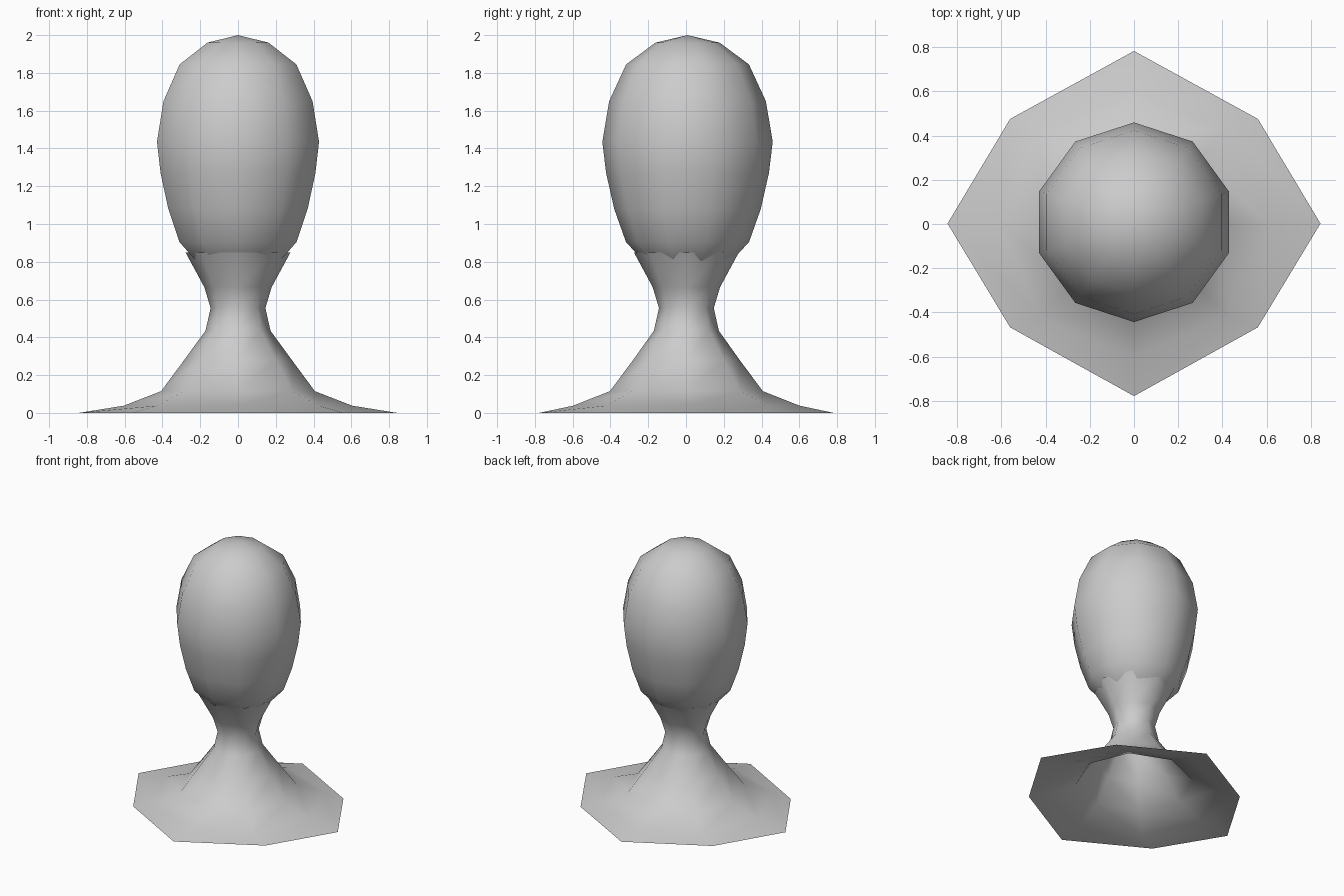
import bpy, bmesh
from math import sin, cos, tau

if "Cube" in bpy.data.objects:
    bpy.data.objects.remove(bpy.data.objects["Cube"])


def lathe(name, rings, sides, start, y_off=0.0, top=None, bottom=None):
    """Skin rings of (z, rx, ry); optional poles close the ends."""
    bm = bmesh.new()
    loops = []
    for z, rx, ry in rings:
        loops.append([bm.verts.new((rx * cos(start + tau * i / sides),
                                    ry * sin(start + tau * i / sides) + y_off, z))
                      for i in range(sides)])
    for a, b in zip(loops, loops[1:]):
        for i in range(sides):
            j = (i + 1) % sides
            bm.faces.new((a[i], a[j], b[j], b[i]))
    for pole, loop in ((bottom, loops[0]), (top, loops[-1])):
        if pole is not None:
            tip = bm.verts.new((0, y_off, pole))
            for i in range(sides):
                bm.faces.new((loop[i], loop[(i + 1) % sides], tip))
    bmesh.ops.recalc_face_normals(bm, faces=bm.faces[:])
    mesh = bpy.data.meshes.new(name)
    bm.to_mesh(mesh)
    bm.free()
    mesh.shade_smooth()
    obj = bpy.data.objects.new(name, mesh)
    bpy.context.collection.objects.link(obj)
    return obj


# Egg-shaped ten-sided head
head_profile = [(0.74, 0.175), (0.905, 0.326), (1.08, 0.388), (1.27, 0.431),
                (1.435, 0.451), (1.65, 0.415), (1.845, 0.325), (1.96, 0.17)]
lathe("head", [(z, r, r) for z, r in head_profile], 10, tau / 4,
      y_off=0.008, top=2.0, bottom=0.70)

# Flared eight-sided neck and shoulders, open underneath
neck_rings = [(0.0, 0.843, 0.78), (0.038, 0.605, 0.60), (0.115, 0.407, 0.405),
              (0.28, 0.285, 0.282), (0.435, 0.172, 0.172), (0.555, 0.145, 0.145),
              (0.665, 0.178, 0.178), (0.85, 0.278, 0.278)]
neck = lathe("neck_base", neck_rings, 8, 0.0, y_off=0.002)

# Pull the four diagonal rim corners inward
for v in neck.data.vertices:
    if v.co.z < 0.001 and abs(v.co.x) > 0.1 and abs(v.co.y) > 0.1:
        v.co.x = 0.56 if v.co.x > 0 else -0.56
        v.co.y = 0.475 if v.co.y > 0 else -0.467
